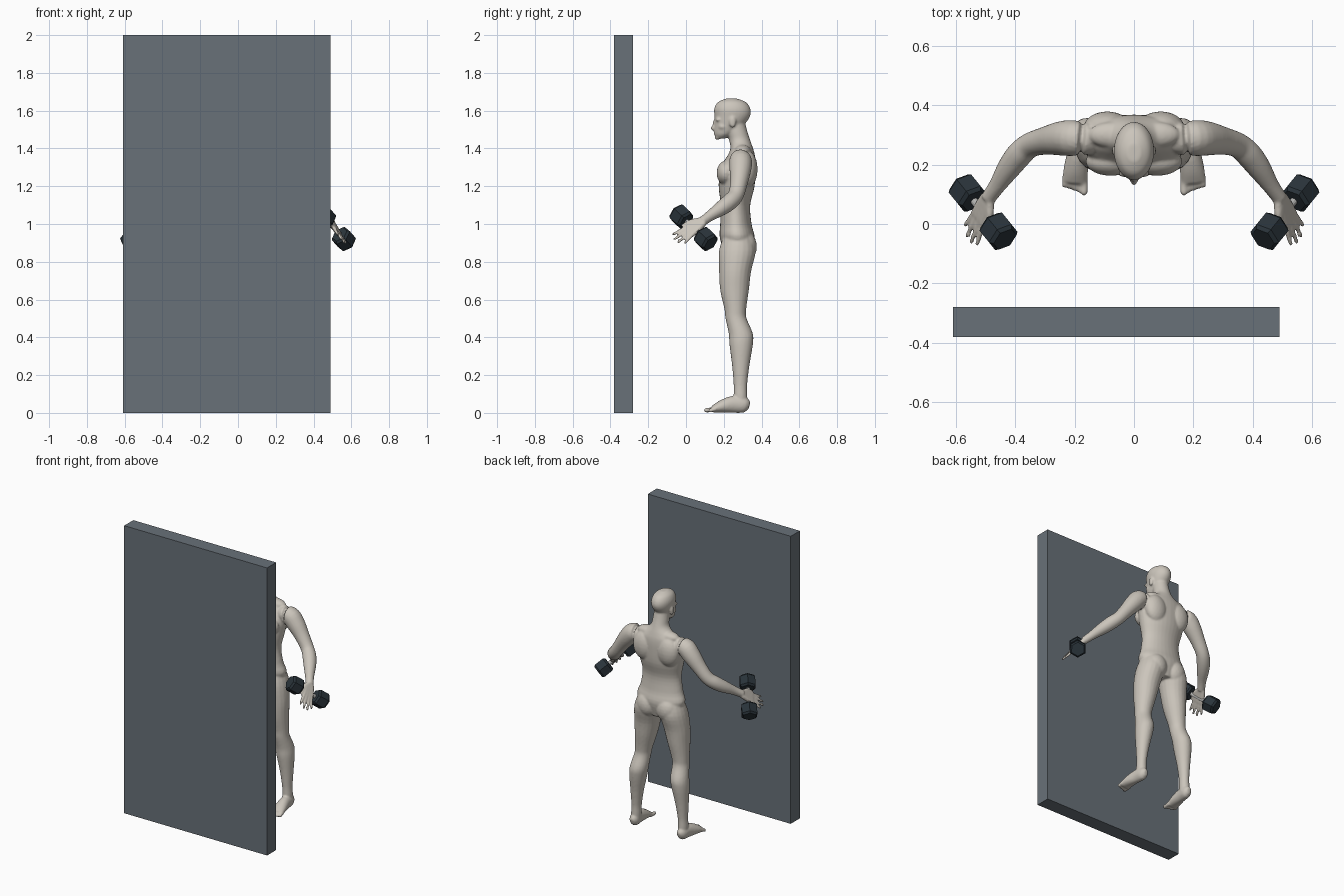
import bpy, bmesh, math
from mathutils import Vector, Matrix

cube = bpy.data.objects.get("Cube")
if cube:
    bpy.data.objects.remove(cube)


def material(name, rgb):
    m = bpy.data.materials.new(name)
    m.use_nodes = True
    m.diffuse_color = (*rgb, 1)
    node = next(n for n in m.node_tree.nodes if n.type == 'BSDF_PRINCIPLED')
    node.inputs["Base Color"].default_value = (*rgb, 1)
    return m


skin = material("skin", (.60, .56, .50))
cloth = material("shorts grey blue", (.14, .18, .22))
panel_grey = material("panel grey", (.14, .165, .19))
iron = material("dark iron", (.023, .034, .043))
steel = material("handle steel", (.45, .45, .44))


def make_object(name, bm, *mats):
    mesh = bpy.data.meshes.new(name)
    bm.to_mesh(mesh)
    bm.free()
    for m in mats:
        mesh.materials.append(m)
    ob = bpy.data.objects.new(name, mesh)
    bpy.context.collection.objects.link(ob)
    return ob


def catmull(a, b, c, d, t):
    return ((b * 2) + (c - a) * t + (a * 2 - b * 5 + c * 4 - d) * t * t
            + (b * 3 - a - c * 3 + d) * t ** 3) / 2


def loft(bm, rings, side=1, flat=False, segs=20, steps=4):
    """Closed smooth tube through rings of (x, y, z, radius, radius)."""
    pts = [Vector(r) for r in rings]
    pts = [pts[0]] + pts + [pts[-1]]
    path = [catmull(*pts[i:i + 4], k / steps)
            for i in range(len(pts) - 3) for k in range(steps)] + [pts[-1]]
    loops = []
    for i, p in enumerate(path):
        ahead, back = path[min(i + 1, len(path) - 1)], path[max(i - 1, 0)]
        t = Vector((0, 0, 1)) if flat else (ahead - back).to_3d().normalized()
        ref = Vector((1, 0, 0))
        u = (ref - t * ref.dot(t)).normalized()
        v = t.cross(u)
        loop = []
        for k in range(segs):
            a = math.tau * k / segs
            q = p.to_3d() + u * p[3] * math.cos(a) + v * p[4] * math.sin(a)
            loop.append(bm.verts.new((q.x * side, q.y, q.z)))
        loops.append(loop)
    for a, b in zip(loops, loops[1:]):
        for k in range(segs):
            j = (k + 1) % segs
            bm.faces.new((a[k], a[j], b[j], b[k]))
    bm.faces.new(loops[0])
    bm.faces.new(loops[-1])


def blob(bm, centre, radii, side=1):
    m = Matrix.Translation((centre[0] * side, *centre[1:])) @ Matrix.Diagonal((*radii, 1))
    bmesh.ops.create_icosphere(bm, subdivisions=3, radius=1, matrix=m)


def digit(bm, points, r0, r1, side):
    n = len(points) - 1
    rings = []
    for i, p in enumerate(points):
        r = r0 + (r1 - r0) * i / n
        rings.append((*p, r, r))
    loft(bm, rings, side, segs=12)
    blob(bm, points[-1], (r1,) * 3, side)


# Tall panel
bm = bmesh.new()
bmesh.ops.create_cube(bm, size=1, matrix=Matrix.Translation((-.06, -.33, 1))
                      @ Matrix.Diagonal((1.1, .1, 2, 1)))
make_object("tall_panel", bm, panel_grey)

# Torso and neck: z, y, half width, half depth
body = bmesh.new()
torso = [(.82, .28, .07, .06), (.92, .272, .17, .092), (1, .264, .153, .083),
         (1.1, .262, .14, .078), (1.2, .268, .16, .095), (1.3, .275, .178, .093),
         (1.36, .292, .168, .073), (1.4, .295, .105, .06), (1.44, .285, .06, .056),
         (1.49, .27, .052, .055), (1.55, .26, .048, .05)]
loft(body, [(0, y, z, a, b) for z, y, a, b in torso], flat=True, segs=32)

# Head
head = [(1.452, .185, .02, .02), (1.475, .2, .042, .05), (1.52, .226, .056, .077),
        (1.57, .245, .065, .094), (1.61, .245, .067, .096), (1.645, .243, .052, .074),
        (1.664, .24, .022, .03)]
loft(body, [(0, y, z, a, b) for z, y, a, b in head], flat=True, segs=32)
blob(body, (0, .148, 1.508), (.013, .018, .014))
blob(body, (0, .152, 1.528), (.009, .012, .025))
blob(body, (0, .158, 1.479), (.022, .012, .011))
blob(body, (0, .166, 1.457), (.02, .014, .012))

leg = [(.08, .275, .95, .07, .07), (.093, .272, .86, .09, .097), (.112, .26, .75, .085, .085),
       (.125, .257, .65, .072, .076), (.14, .261, .55, .057, .058),
       (.146, .265, .5, .053, .056), (.155, .29, .42, .058, .064),
       (.162, .292, .36, .056, .062), (.172, .29, .25, .042, .046),
       (.178, .288, .15, .032, .036), (.18, .288, .09, .032, .036), (.18, .29, .04, .03, .034)]
foot = [(.18, .335, .036, .014, .02), (.182, .31, .042, .032, .041), (.188, .25, .045, .035, .045),
        (.195, .19, .034, .041, .034), (.2, .14, .018, .043, .018)]
arm = [(.14, .285, 1.335, .05), (.2, .289, 1.335, .06), (.245, .288, 1.29, .058),
       (.3, .28, 1.22, .047), (.35, .265, 1.155, .042), (.385, .235, 1.12, .044),
       (.42, .19, 1.085, .04), (.46, .13, 1.045, .029), (.492, .085, 1.012, .025)]
wrist = Vector(arm[-1][:3])
grip = Vector((.512, .634, -.585)).normalized()      # along the weight's handle
reach = Vector((.35, -.75, -.55)).normalized()       # along the fingers

for s in (1, -1):
    # Facial relief and ears
    blob(body, (.03, .17, 1.552), (.024, .014, .009), s)
    blob(body, (.066, .247, 1.54), (.008, .018, .031), s)
    blob(body, (.036, .195, 1.515), (.02, .025, .018), s)
    # Chest, shoulder blades, trapezius and buttocks
    blob(body, (.078, .21, 1.27), (.085, .048, .065), s)
    blob(body, (.09, .325, 1.29), (.08, .054, .1), s)
    blob(body, (.07, .3, 1.385), (.085, .045, .035), s)
    blob(body, (.075, .31, .88), (.076, .065, .085), s)
    # Legs, feet and toes
    loft(body, leg, s, flat=True)
    loft(body, foot, s)
    for i in range(5):
        x, r = .168 + .0165 * i, .013 if i == 0 else .009
        digit(body, [(x, .155, .018), (x, .13, .016), (x, .108 + .006 * i, r + .001)], r, r, s)
    # Arms
    loft(body, [(*p, p[-1]) for p in arm], s)
    # Hands: four spread fingers running from the wrist, and a thumb
    for i in range(4):
        off = grip * (i - 1.5)
        length = (.165, .18, .18, .155)[i]
        knuckle = wrist + reach * .085 + off * .019
        digit(body, [wrist + off * .009, wrist + reach * .045 + off * .016, knuckle], .017, .0125, s)
        digit(body, [knuckle, wrist + reach * .13 + off * .025,
                     wrist + reach * length + off * .029], .011, .0075, s)
    thumb = wrist - grip * .012
    digit(body, [thumb, thumb + reach * .045 - grip * .03, thumb + reach * .09 - grip * .04],
          .017, .009, s)

# Fuse all body parts into one smooth skin
bmesh.ops.recalc_face_normals(body, faces=body.faces)
man = make_object("man", body, skin, cloth)
fuse = man.modifiers.new("fuse", 'REMESH')
fuse.mode, fuse.voxel_size = 'VOXEL', .006
soften = man.modifiers.new("soften", 'SMOOTH')
soften.factor, soften.iterations = .5, 5
graph = bpy.context.evaluated_depsgraph_get()
fused = bpy.data.meshes.new_from_object(man.evaluated_get(graph))
man.modifiers.clear()
man.data = fused

# Shorts: cut clean hems, then colour the band between them
low, high = .745, 1.0
bm = bmesh.new()
bm.from_mesh(fused)
for z in (low, high):
    bmesh.ops.bisect_plane(bm, geom=bm.verts[:] + bm.edges[:] + bm.faces[:], dist=1e-5,
                           plane_co=(0, 0, z), plane_no=(0, 0, 1))
for f in bm.faces:
    c = f.calc_center_median()
    f.material_index = int(low < c.z < high and abs(c.x) < .3)
    f.smooth = True
bm.to_mesh(fused)
bm.free()
fused.materials.clear()
for m in (skin, cloth):
    fused.materials.append(m)

# Hexagonal hand weights
for s, name in ((1, "left_dumbbell"), (-1, "right_dumbbell")):
    bm = bmesh.new()
    axis = Vector((grip.x * s, grip.y, grip.z))
    place = Matrix.Translation((.508 * s, .04, .98)) @ axis.to_track_quat('Z', 'Y').to_matrix().to_4x4()
    bmesh.ops.create_cone(bm, cap_ends=True, segments=12, radius1=.013, radius2=.013,
                          depth=.16, matrix=place)
    handle = set(bm.faces)
    for end in (1, -1):
        for offset, depth, r1, r2 in ((0, .062, .056, .056), (.037, .012, .056, .045),
                                      (-.037, .012, .045, .056)):
            m = place @ Matrix.Translation((0, 0, end * .102 + offset))
            bmesh.ops.create_cone(bm, cap_ends=True, segments=6, radius1=r1, radius2=r2,
                                  depth=depth, matrix=m)
    for f in bm.faces:
        f.material_index = int(f in handle)
    make_object(name, bm, iron, steel)
